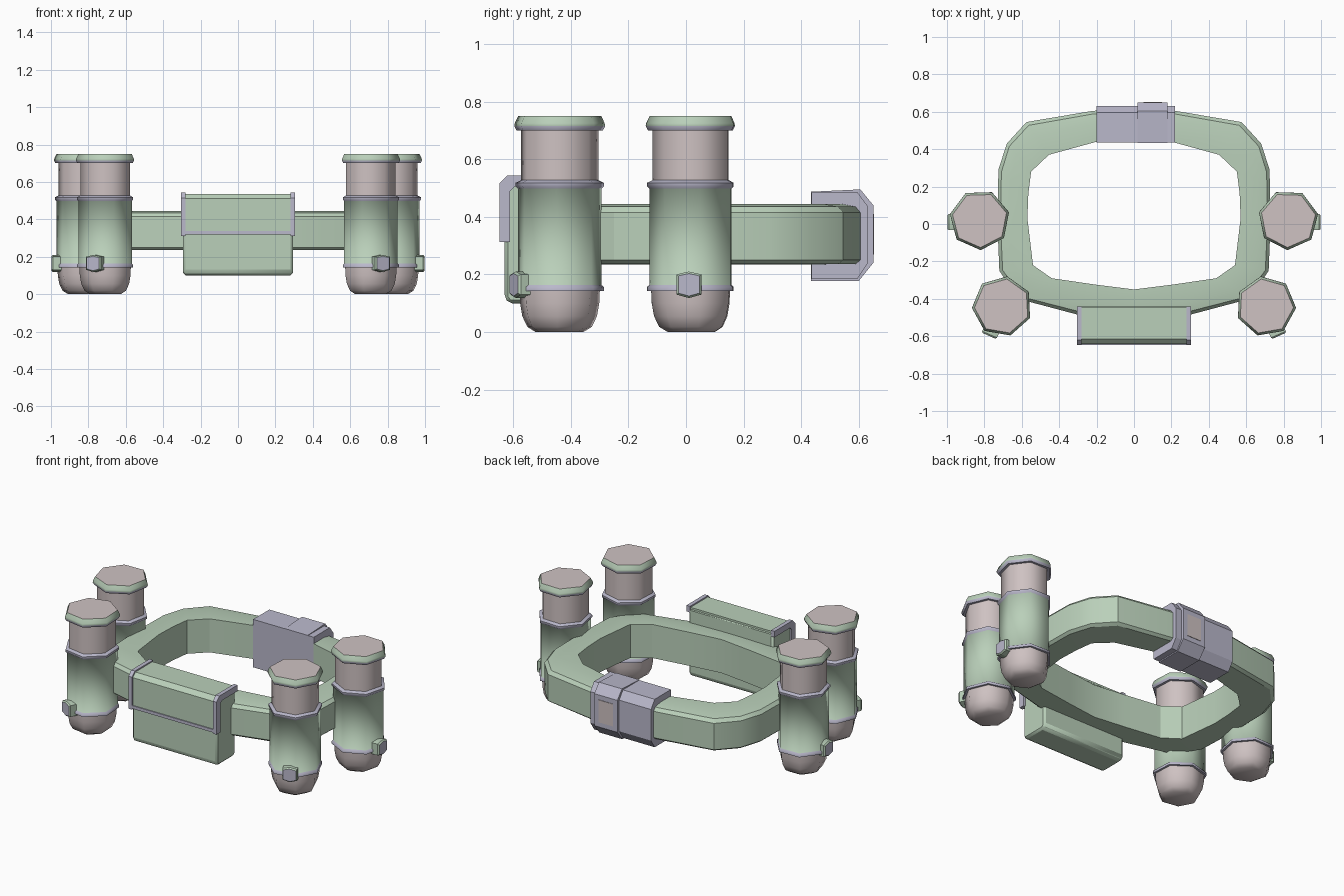
import bpy, bmesh, math
from mathutils import Matrix

if "Cube" in bpy.data.objects:
    bpy.data.objects.remove(bpy.data.objects["Cube"])


def mat(name, rgb):
    m = bpy.data.materials.new(name)
    m.diffuse_color = (*rgb, 1)
    m.use_nodes = True
    m.node_tree.nodes["Principled BSDF"].inputs["Base Color"].default_value = m.diffuse_color
    return m


GREEN = mat("sage green", (0.49, 0.63, 0.49))
LAV = mat("lavender grey", (0.49, 0.48, 0.60))
PINK = mat("pale pink grey", (0.62, 0.54, 0.54))


def finish(bm, name, mats, angle=30):
    bmesh.ops.recalc_face_normals(bm, faces=bm.faces)
    me = bpy.data.meshes.new(name)
    bm.to_mesh(me)
    bm.free()
    for m in mats:
        me.materials.append(m)
    me.shade_smooth()
    me.set_sharp_from_angle(angle=math.radians(angle))
    ob = bpy.data.objects.new(name, me)
    bpy.context.collection.objects.link(ob)
    return ob


def bevel(ob, width):
    b = ob.modifiers.new("bevel", 'BEVEL')
    b.width = width
    b.segments = 1


def extrude_x(name, profile, x0, x1, material, taper=0.0):
    """Extrude a (y, z) outline along x."""
    bm = bmesh.new()
    a = [bm.verts.new((x0, y, z)) for y, z in profile]
    b = [bm.verts.new((x1, y, z)) for y, z in profile]
    bm.faces.new(a)
    bm.faces.new(b)
    n = len(a)
    for i in range(n):
        bm.faces.new((a[i], a[(i + 1) % n], b[(i + 1) % n], b[i]))
    return finish(bm, name, [material])


def loft(bm, rings, close=False):
    """Join rings of points with quads; return the faces between each pair."""
    vs = [[bm.verts.new(p) for p in r] for r in rings]
    n = len(vs[0])
    bands = []
    for k in range(len(vs) if close else len(vs) - 1):
        p, q = vs[k], vs[(k + 1) % len(vs)]
        bands.append([bm.faces.new((p[i], p[(i + 1) % n], q[(i + 1) % n], q[i]))
                      for i in range(n)])
    return vs, bands


# Belt: outer and inner half outlines mirrored, joined by a chamfered section
outer = [(0, .615), (.22, .605), (.575, .545), (.68, .43), (.725, .29), (.73, 0),
         (.72, -.25), (.62, -.40), (.3, -.485), (0, -.51)]
inner = [(0, .44), (.2, .44), (.455, .37), (.55, .28), (.565, .16), (.57, .03),
         (.54, -.22), (.44, -.29), (.2, -.325), (0, -.35)]


def full(half):
    return half + [(-x, y) for x, y in half[-2:0:-1]]


section = [(0, .235), (0, .445), (.6, .445), (.9, .435), (1, .415), (1, .25), (.9, .236)]
bm = bmesh.new()
loft(bm, [[(a[0] + (b[0] - a[0]) * t, a[1] + (b[1] - a[1]) * t, z)
           for a, b in zip(full(inner), full(outer))] for t, z in section], close=True)
finish(bm, "belt", [GREEN], 25)

# Canisters: seven-sided lathed profile of (radius, z, colour of band above)
profile = [(.085, 0, 2), (.115, .018, 2), (.133, .055, 2), (.141, .10, 2), (.143, .142, 1),
           (.157, .142, 1), (.157, .157, 1), (.149, .163, 0), (.149, .498, 1),
           (.157, .505, 1), (.157, .518, 1), (.138, .527, 2), (.138, .70, 1),
           (.154, .70, 1), (.162, .715, 0), (.160, .725, 0), (.148, .75, 0)]


def canister(name, cx, cy, phase, side):
    bm = bmesh.new()
    rings = []
    for r, z, c in profile:
        rings.append([(side * (cx + r * math.cos(phase + i * math.tau / 7)),
                       cy + r * math.sin(phase + i * math.tau / 7), z) for i in range(7)])
    vs, bands = loft(bm, rings)
    for band, p in zip(bands, profile):
        for f in band:
            f.material_index = p[2]
    for ring in (vs[0], vs[-1]):
        bm.faces.new(ring).material_index = 2
    finish(bm, name, [GREEN, LAV, PINK], 55)


def clip(name, cx, cy, ang, reach, side):
    """Small six-sided catch with an inset face, pointing outwards at ang."""
    hexa = [(-.043, .13), (0, .118), (.043, .13), (.043, .20), (0, .21), (-.043, .20)]
    bm = bmesh.new()
    vs, _ = loft(bm, [[(d, y * s, .165 + (z - .165) * s) for y, z in hexa]
                      for d, s in ((.12, 1), (reach - .008, 1), (reach, .85))])
    bm.faces.new(vs[0])
    bm.faces.new(vs[-1]).material_index = 1
    m = Matrix.Translation((cx, cy, 0)) @ Matrix.Rotation(ang, 4, 'Z')
    bm.transform(Matrix.Diagonal((side, 1, 1, 1)) @ m)
    finish(bm, name, [GREEN, LAV])


for side, tag in ((1, "right"), (-1, "left")):
    canister("side_canister_" + tag, .825, .022, math.radians(11), side)
    canister("front_canister_" + tag, .705, -.44, math.radians(-3), side)
    clip("side_clip_" + tag, .825, .01, 0, .173, side)
    clip("front_clip_" + tag, .705, -.44, math.radians(-66), .173, side)

# Back buckle: two wrapped plates, the right one raised
wrap = [(.435, .185), (.595, .185), (.632, .24), (.632, .435), (.595, .485), (.435, .485)]
raised = [(.433, .178), (.60, .178), (.65, .24), (.65, .44), (.605, .495), (.433, .487)]
extrude_x("buckle_base", wrap, -.2, .22, LAV)
extrude_x("buckle_plate", raised, .02, .18, LAV)
extrude_x("buckle_inset", [(.64, .27), (.653, .27), (.653, .41), (.64, .41)],
          .05, .15, PINK)

# Front pouch with flap and trim
body = [(-.44, .12), (-.46, .10), (-.615, .10), (-.63, .12), (-.63, .50), (-.60, .53), (-.44, .53)]
bevel(extrude_x("pouch", body, -.293, .293, GREEN), .012)
flap = [(-.62, .325), (-.641, .325), (-.641, .51), (-.615, .535), (-.445, .535), (-.445, .50),
        (-.60, .50), (-.62, .49)]
extrude_x("pouch_flap", flap, -.29, .29, GREEN)
extrude_x("flap_trim_bottom", [(-.61, .318), (-.647, .318), (-.647, .337), (-.61, .337)],
          -.29, .29, LAV)
trim = [(-.61, .312), (-.648, .312), (-.648, .515), (-.62, .543), (-.44, .543), (-.44, .505),
        (-.595, .505), (-.61, .49)]
for s, tag in ((1, "right"), (-1, "left")):
    extrude_x("flap_trim_" + tag, trim, s * .28, s * .305, LAV)
